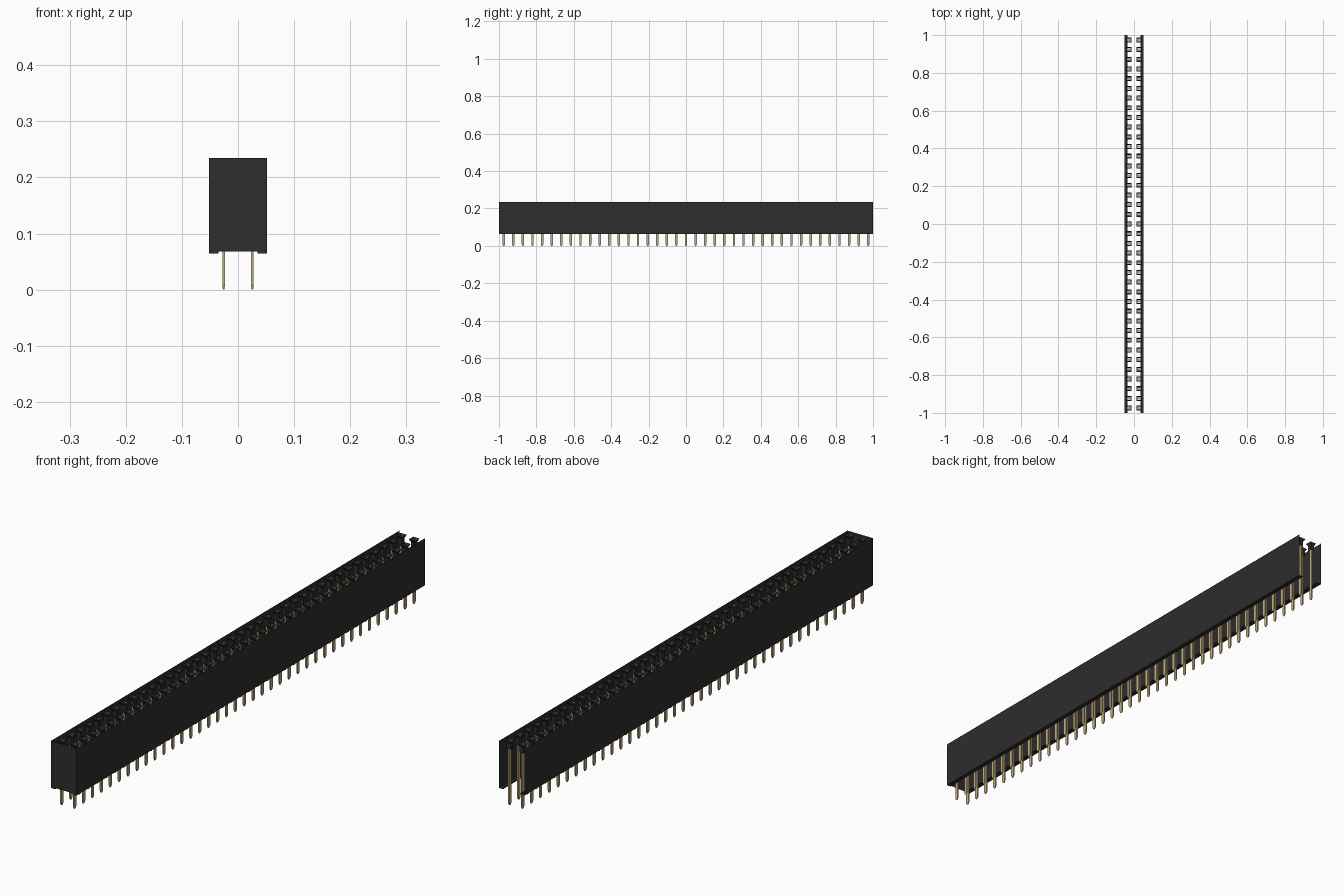
import bpy, bmesh

cube = bpy.data.objects.get("Cube")
if cube:
    bpy.data.objects.remove(cube, do_unlink=True)

ROWS = 39
PITCH = 2.0 / ROWS
COL_X = PITCH / 2
W, TOP, BOTTOM = 0.0515, 0.235, 0.064      # housing half width, top and bottom
RAIL_X, RAIL_Z = 0.035, 0.068              # inner edge of rails, raised underside


def material(name, rgb, rough, metal=0.0):
    m = bpy.data.materials.new(name)
    m.diffuse_color = (*rgb, 1)
    m.use_nodes = True
    bsdf = m.node_tree.nodes["Principled BSDF"]
    bsdf.inputs["Base Color"].default_value = (*rgb, 1)
    bsdf.inputs["Roughness"].default_value = rough
    bsdf.inputs["Metallic"].default_value = metal
    return m


black = material("black plastic", (0.026, 0.026, 0.026), 0.6)
gold = material("pale gold", (0.56, 0.43, 0.21), 0.4)


def finish(bm, name, mat, fix_normals=True):
    if fix_normals:
        bmesh.ops.recalc_face_normals(bm, faces=bm.faces)
    me = bpy.data.meshes.new(name)
    bm.to_mesh(me)
    bm.free()
    me.materials.append(mat)
    ob = bpy.data.objects.new(name, me)
    bpy.context.collection.objects.link(ob)
    return ob


def loft(bm, x, y, sections, cap_start=False, cap_end=False):
    """Stack rectangular sections (half x, half y, z) at one position."""
    rings = [[bm.verts.new((x + sx * hx, y + sy * hy, z))
              for sx, sy in ((-1, -1), (1, -1), (1, 1), (-1, 1))]
             for hx, hy, z in sections]
    for a, b in zip(rings, rings[1:]):
        for i in range(4):
            j = (i + 1) % 4
            bm.faces.new((a[i], a[j], b[j], b[i]))
    if cap_start:
        bm.faces.new(rings[0][::-1])
    if cap_end:
        bm.faces.new(rings[-1])


# Housing: thin open shell, swept along y from its cross-section
bm = bmesh.new()
half = [(W, TOP), (W, BOTTOM), (RAIL_X, BOTTOM), (RAIL_X, RAIL_Z)]
fronts = []
for side in (1, -1):
    front = [bm.verts.new((side * x, -1, z)) for x, z in half]
    back = [bm.verts.new((side * x, 1, z)) for x, z in half]
    for i in range(3):
        quad = (front[i], front[i + 1], back[i + 1], back[i])
        bm.faces.new(quad if side < 0 else quad[::-1])
    fronts.append(front)
# Front end wall; the back end stays open
bm.faces.new(fronts[1] + fronts[0][::-1])
finish(bm, "housing", black)

# Socket funnels and contact pins, two columns
funnels, pins = bmesh.new(), bmesh.new()
for row in range(ROWS):
    y = -1 + PITCH * (row + 0.5)
    for x in (-COL_X, COL_X):
        loft(funnels, x, y, [(0.013, 0.013, TOP), (0.0075, 0.0075, 0.225),
                             (0.0075, 0.0075, 0.205)])
        loft(pins, x, y, [(0.0012, 0.003, 0.0), (0.0024, 0.0064, 0.008),
                          (0.0024, 0.0064, 0.212)], True, True)
finish(funnels, "socket_funnels", black)
finish(pins, "contact_pins", gold)
